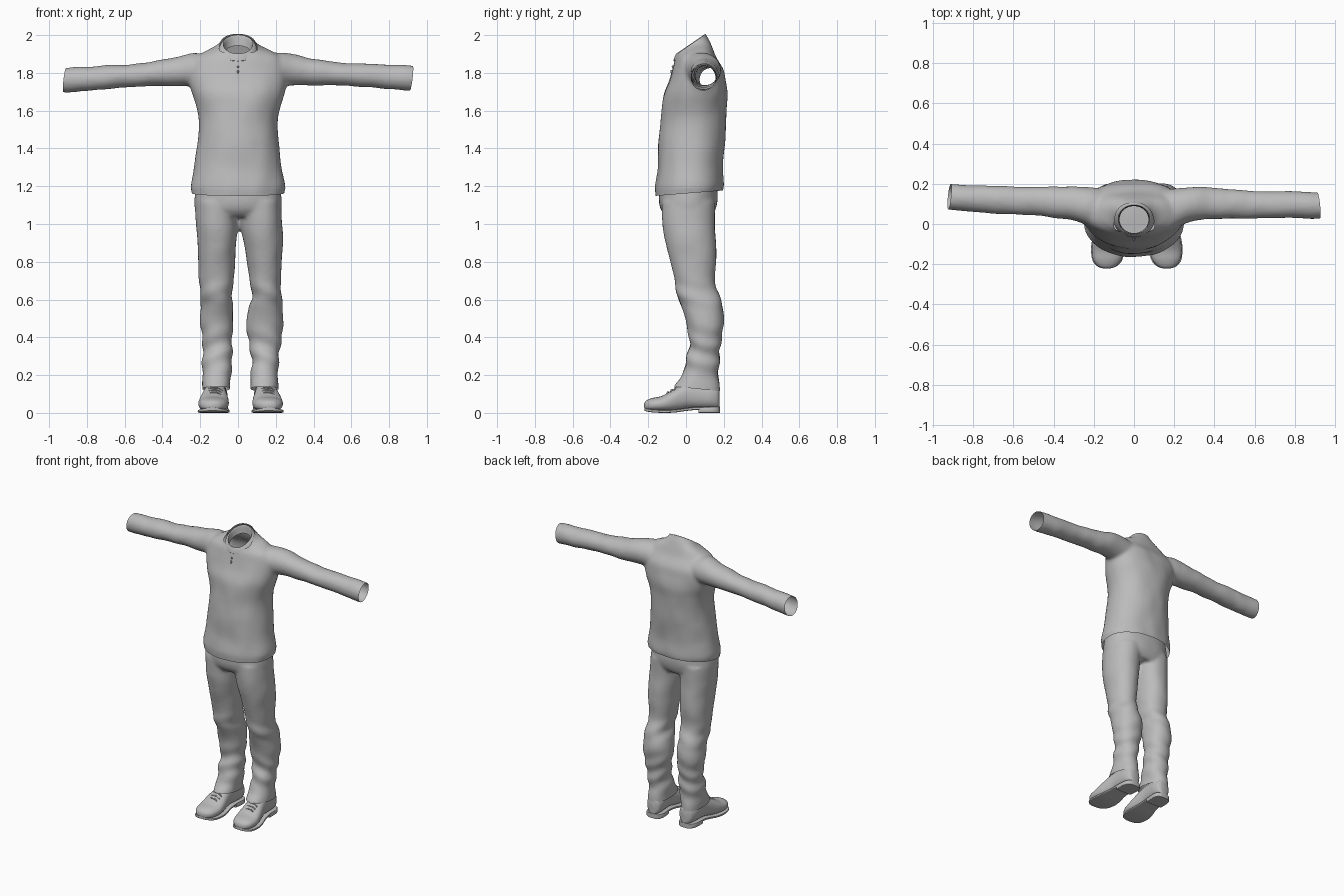
import bpy, bmesh, math
from mathutils import Vector, noise

if "Cube" in bpy.data.objects:
    bpy.data.objects.remove(bpy.data.objects["Cube"])

grey = bpy.data.materials.new("cloth_grey")
grey.diffuse_color = (0.5, 0.5, 0.5, 1)
grey.use_nodes = True
grey.node_tree.nodes["Principled BSDF"].inputs["Base Color"].default_value = grey.diffuse_color


def spline(keys, steps):
    """Catmull-Rom through tuples of equal length."""
    out = []
    for i in range(len(keys) - 1):
        p0, p1, p2, p3 = (keys[max(0, min(len(keys) - 1, i + k))] for k in (-1, 0, 1, 2))
        for s in range(steps):
            t = s / steps
            out.append(tuple(0.5 * (2 * b + (c - a) * t + (2 * a - 5 * b + 4 * c - d) * t * t
                                    + (3 * b - a - 3 * c + d) * t ** 3)
                             for a, b, c, d in zip(p0, p1, p2, p3)))
    return out + [tuple(keys[-1])]


def tube(bm, axis, keys, n=48, p=2.0, steps=5, caps=True):
    """Loft of super-ellipses; key = (cx, cy, cz, half width, half depth, tilt)."""
    rings = []
    for cx, cy, cz, a, b, tilt in spline(keys, steps):
        ring = []
        for k in range(n):
            t = 2 * math.pi * k / n
            c, s = math.cos(t), math.sin(t)
            c = math.copysign(abs(c) ** (2 / p), c) * a
            s = math.copysign(abs(s) ** (2 / p), s) * b
            co = {'z': (cx + c, cy + s, cz + tilt * s),
                  'x': (cx + tilt * s, cy + c, cz + s),
                  'y': (cx + c, cy, cz + s)}[axis]
            ring.append(bm.verts.new(co))
        rings.append(ring)
    for r0, r1 in zip(rings, rings[1:]):
        for k in range(n):
            bm.faces.new((r0[k], r0[(k + 1) % n], r1[(k + 1) % n], r1[k]))
    if caps:
        bm.faces.new(rings[0])
        bm.faces.new(rings[-1])


def make(name, bm):
    bmesh.ops.recalc_face_normals(bm, faces=bm.faces)
    me = bpy.data.meshes.new(name)
    bm.to_mesh(me)
    bm.free()
    ob = bpy.data.objects.new(name, me)
    bpy.context.collection.objects.link(ob)
    me.materials.append(grey)
    return ob


def fuse(name, bm, cuts, ripple):
    """Merge overlapping tubes into one cloth skin, trim the openings, ripple it."""
    ob = make(name, bm)
    m = ob.modifiers.new("fuse", 'REMESH')
    m.mode = 'VOXEL'
    m.voxel_size = 0.01
    s = ob.modifiers.new("soften", 'SMOOTH')
    s.factor, s.iterations = 0.5, 10
    dg = bpy.context.evaluated_depsgraph_get()
    me = bpy.data.meshes.new_from_object(ob.evaluated_get(dg))
    ob.modifiers.clear()
    ob.data = me
    bm = bmesh.new()
    bm.from_mesh(me)
    bm.normal_update()
    moves = [(v, v.normal * ripple(v.co)) for v in bm.verts]
    for v, d in moves:
        v.co += d
    for co, no in cuts:
        bmesh.ops.bisect_plane(bm, geom=bm.verts[:] + bm.edges[:] + bm.faces[:],
                               plane_co=co, plane_no=Vector(no).normalized(), clear_outer=True)
    bm.to_mesh(me)
    bm.free()
    me.materials.clear()
    me.materials.append(grey)
    return ob


# Sweater: torso and two sleeves
TORSO = [(.015, 1.08, .235, .17, 0), (.015, 1.165, .244, .176, 0), (.018, 1.20, .250, .180, 0),
         (.022, 1.30, .233, .172, 0), (.032, 1.45, .214, .177, 0), (.040, 1.55, .208, .174, 0),
         (.045, 1.62, .222, .171, 0), (.052, 1.69, .245, .168, 0), (.060, 1.76, .262, .151, 0),
         (.063, 1.82, .260, .136, 0), (.052, 1.88, .228, .109, 0), (.050, 1.92, .170, .092, .1),
         (.035, 1.945, .110, .090, .3), (.025, 1.975, .086, .077, .5), (.025, 2.04, .084, .075, .6)]
SLEEVE = [(.12, .070, 1.810, .095, .085), (.22, .085, 1.817, .095, .090), (.30, .100, 1.815, .085, .080),
          (.40, .101, 1.804, .078, .070), (.55, .096, 1.794, .070, .061), (.70, .094, 1.785, .068, .063),
          (.85, .094, 1.776, .066, .066), (.97, .095, 1.771, .066, .066)]
bm = bmesh.new()
tube(bm, 'z', [(0, cy, z, a, b, t) for cy, z, a, b, t in TORSO], p=2.2)
for side in (1, -1):
    back = 0 if side > 0 else 0.06      # one arm swings slightly back and down
    tube(bm, 'x', [(side * x, y + back * max(0, x - .25), z - back * .2 * x, a, b, 0)
                   for x, y, z, a, b in SLEEVE])
fuse("sweater", bm,
     [((.918, .095, 1.775), (1, .1, -.12)), ((-.918, .13, 1.765), (-1, .1, .12)),
      ((0, .022, 1.949), (0, -.69, 1)), ((0, .015, 1.163), (0, .08, -1))],
     lambda c: .005 * noise.noise(Vector((c.x * 11, c.y * 8, c.z * 7))))

# Folded collar band
bm = bmesh.new()
tube(bm, 'z', [(0, .025, 1.908, .094, .084, .55), (0, .025, 1.916, .103, .091, .58),
               (0, .024, 1.935, .097, .086, .64), (0, .022, 1.949, .085, .077, .68),
               (0, .022, 1.947, .076, .071, .68), (0, .022, 1.90, .072, .067, .66)],
     steps=4, caps=False)
make("collar", bm)

# Zip pull and its slider on the chest
for name, z, y, h in (("zip_slider", 1.832, -.07, .006), ("zip_pull", 1.807, -.077, .009)):
    bm = bmesh.new()
    tube(bm, 'z', [(0, y, z - h, .003, .003, 0), (0, y, z, .005, .006, 0),
                   (0, y, z + h, .003, .003, 0)], n=12)
    make(name, bm)

# Trousers: z, front y, back y, right leg inner/outer x, left leg inner/outer x
LEGS = [(1.12, -.13, .155, .000, .225, .000, .225), (1.0, -.125, .152, .003, .222, .010, .234),
        (.90, -.108, .158, .010, .215, .030, .238), (.80, -.082, .160, .015, .210, .045, .232),
        (.70, -.060, .152, .022, .205, .060, .226), (.62, -.050, .178, .030, .197, .072, .229),
        (.56, -.022, .195, .027, .198, .058, .236), (.48, .002, .200, .025, .201, .045, .242),
        (.36, .018, .185, .030, .187, .060, .225), (.28, .000, .178, .030, .189, .073, .213),
        (.20, -.020, .170, .035, .188, .066, .211), (.14, -.065, .178, .042, .188, .065, .216),
        (.07, -.085, .182, .042, .188, .065, .216)]
bm = bmesh.new()
tube(bm, 'z', [(0, .012, 1.25, .215, .145, 0), (0, .012, 1.15, .230, .156, 0),
               (0, .012, 1.08, .227, .146, 0), (0, .015, 1.04, .200, .120, 0)], p=2.3)
for side, i in ((-1, 3), (1, 5)):
    tube(bm, 'z', [(side * (r[i] + r[i + 1]) / 2, (r[1] + r[2]) / 2, r[0],
                    (r[i + 1] - r[i]) / 2, (r[2] - r[1]) / 2, 0) for r in LEGS], p=2.15)


def trouser_ripple(c):
    folds = math.exp(-((c.z - .32) / .12) ** 2) + .6 * math.exp(-((c.z - .62) / .07) ** 2)
    return (.004 * noise.noise(c * 9)
            + .005 * folds * math.sin(c.z * 55 + abs(c.x - .01) * 25 + c.y * 14))


fuse("trousers", bm, [((0, .05, .128), (0, -.1, -1))], trouser_ripple)

# Shoes: y, half width, bottom z, top z
UPPER = [(-.222, .012, .030, .046), (-.212, .042, .014, .064), (-.18, .069, .008, .078),
         (-.13, .080, .006, .089), (-.08, .077, .006, .116), (-.03, .067, .012, .146),
         (.02, .059, .022, .165), (.08, .058, .022, .165), (.13, .058, .022, .155),
         (.165, .047, .022, .145), (.178, .028, .026, .130)]
SOLE = [(-.221, .018, .020), (-.210, .048, .016), (-.18, .074, .011), (-.12, .084, .008),
        (-.06, .079, .010), (.0, .066, .018), (.06, .061, .024), (.13, .062, .025),
        (.168, .050, .025), (.181, .028, .025)]
HEEL = [(.065, .060), (.10, .063), (.14, .062), (.168, .050), (.181, .028)]
for label, side, base in (("right", -1, .122), ("left", 1, .150)):
    def cx(y):
        return side * (base - .06 * y)      # toes turn out a little
    bm = bmesh.new()
    tube(bm, 'y', [(cx(y), y, (a + b) / 2, w, (b - a) / 2, 0) for y, w, a, b in UPPER], n=32, p=2.3)
    make(label + "_shoe_upper", bm)
    bm = bmesh.new()
    tube(bm, 'y', [(cx(y), y, z, w, .008, 0) for y, w, z in SOLE], n=32, p=7)
    make(label + "_shoe_sole", bm)
    bm = bmesh.new()
    tube(bm, 'y', [(cx(y), y, .014, w, .014, 0) for y, w in HEEL], n=32, p=9)
    make(label + "_shoe_heel", bm)
    # Laces over the instep
    for k in range(3):
        y = -.095 + .02 * k
        z = .109 + .0125 * k
        bm = bmesh.new()
        tube(bm, 'x', [(cx(y) + d, y + skew, z - drop, .0045, .004, 0)
                       for d, skew, drop in ((-.042, .006, .012), (-.02, .003, .002), (0, 0, 0),
                                             (.02, -.003, .002), (.042, -.006, .016))],
             n=10, steps=3)
        make("%s_lace_%d" % (label, k + 1), bm)

# Smooth shading
for ob in bpy.context.scene.objects:
    ob.select_set(True)
    bpy.context.view_layer.objects.active = ob
bpy.ops.object.shade_smooth_by_angle(angle=math.radians(40))
